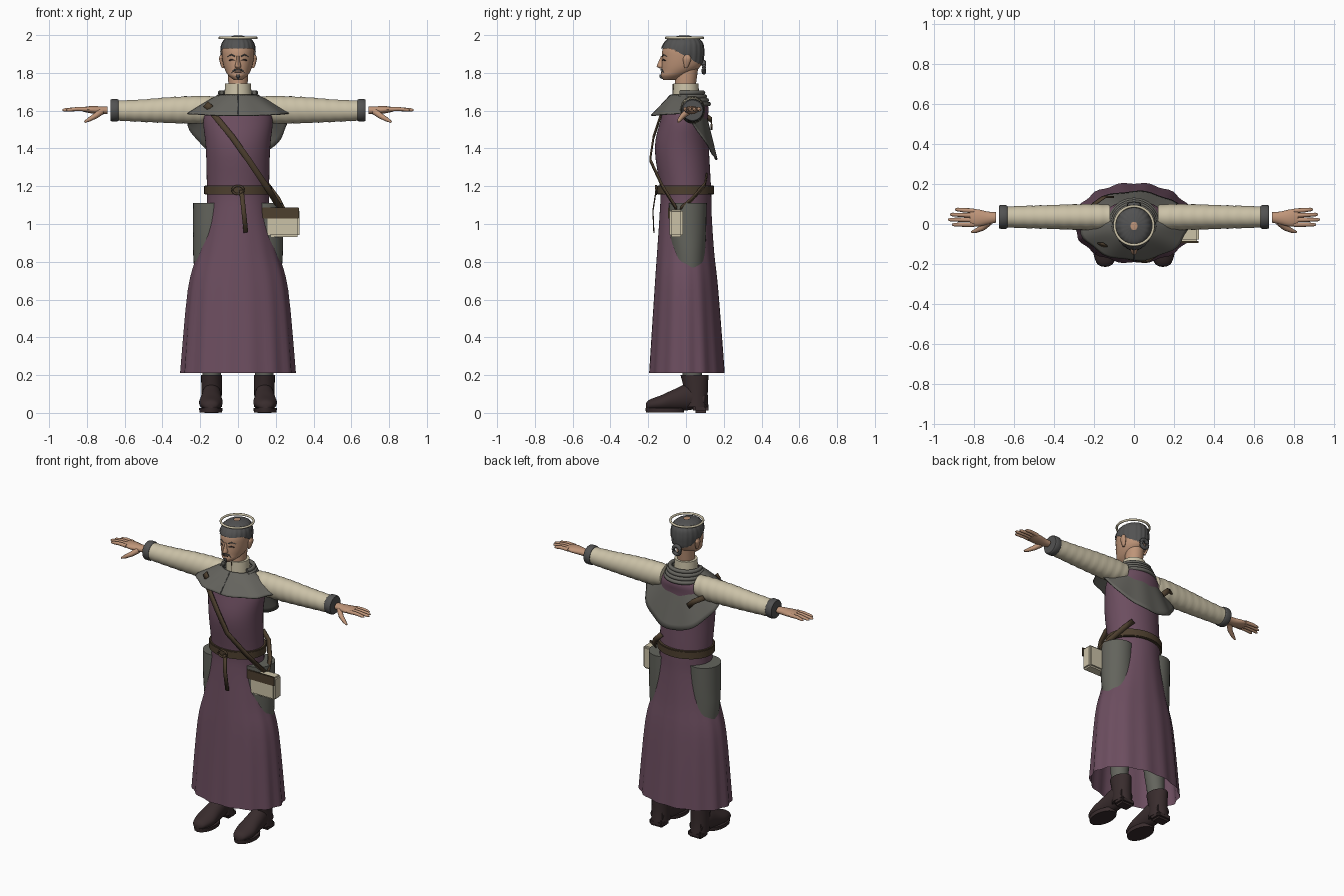
import bpy, bmesh
from math import sin, cos, pi, radians, sqrt
from mathutils import Vector

if "Cube" in bpy.data.objects:
    bpy.data.objects.remove(bpy.data.objects["Cube"])


def material(name, *rgb):
    m = bpy.data.materials.new(name)
    m.use_nodes = True
    m.diffuse_color = (*rgb, 1)
    m.node_tree.nodes["Principled BSDF"].inputs["Base Color"].default_value = (*rgb, 1)
    return m


PURPLE = material("robe purple", .15, .075, .115)
GREY = material("cape grey", .13, .127, .112)
TROUSER = material("trouser grey", .125, .127, .108)
CREAM = material("linen cream", .6, .54, .39)
LEATHER = material("leather brown", .075, .05, .028)
BOOT = material("boot brown", .04, .025, .026)
SKIN = material("skin", .52, .3, .19)
HAIR = material("hair grey", .085, .085, .085)
INK = material("dark ink", .025, .018, .018)


def finish(name, bm, mat, angle=40):
    bmesh.ops.recalc_face_normals(bm, faces=bm.faces)
    me = bpy.data.meshes.new(name)
    bm.to_mesh(me)
    bm.free()
    ob = bpy.data.objects.new(name, me)
    bpy.context.collection.objects.link(ob)
    me.materials.append(mat)
    bpy.ops.object.select_all(action="DESELECT")
    ob.select_set(True)
    bpy.context.view_layer.objects.active = ob
    bpy.ops.object.shade_smooth_by_angle(angle=radians(angle))
    return ob


def smooth(rows, k):
    # Catmull-Rom resampling of section rows
    p = [rows[0]] + list(rows) + [rows[-1]]
    out = []
    for i in range(1, len(p) - 2):
        for j in range(k):
            u = j / k
            out.append([b + .5 * u * (c - a + u * (2*a - 5*b + 4*c - d + u * (3*b - a - 3*c + d)))
                        for a, b, c, d in zip(*p[i - 1:i + 3])])
    return out + [rows[-1]]


def grid(rings, cap=False, closed=True):
    bm = bmesh.new()
    vs = [[bm.verts.new(p) for p in r] for r in rings]
    n = len(vs[0])
    for a, b in zip(vs, vs[1:]):
        for i in range(n if closed else n - 1):
            j = (i + 1) % n
            bm.faces.new((a[i], a[j], b[j], b[i]))
    if cap:
        bm.faces.new(vs[0])
        bm.faces.new(vs[-1])
    return bm


def loft(name, rows, mat, axis="Z", n=28, k=4, cap=True, fn=None, keep=None):
    # rows: position along the axis, two centre values, two radii
    rings = []
    for t, a, b, ra, rb in smooth(rows, k):
        ring = []
        for i in range(n):
            th = 2 * pi * i / n
            f = fn(th, t) if fn else 1
            u, v = a + ra * f * cos(th), b + rb * f * sin(th)
            ring.append({"Z": (u, v, t), "X": (t, u, v), "Y": (u, t, v)}[axis])
        rings.append(ring)
    bm = grid(rings, cap)
    if keep:
        drop = [f for f in bm.faces if not keep(f.calc_center_median())]
        bmesh.ops.delete(bm, geom=drop, context="FACES")
    return finish(name, bm, mat)


def tube(name, pts, radii, mat, closed=False, n=10):
    # round rod through points
    pts = [Vector(p) for p in pts]
    rings, m = [], len(pts)
    for i, p in enumerate(pts):
        d = (pts[(i + 1) % m] - pts[i - 1]) if closed else pts[min(i + 1, m - 1)] - pts[max(i - 1, 0)]
        side = d.cross(Vector((0, 0, 1)))
        side = side.normalized() if side.length > 1e-5 else Vector((1, 0, 0))
        up = side.cross(d).normalized()
        r = radii[i] if isinstance(radii, (list, tuple)) else radii
        rings.append([p + r * (side * cos(2*pi*j/n) + up * sin(2*pi*j/n)) for j in range(n)])
    if closed:
        rings.append(rings[0])
    bm = grid(rings, not closed)
    if closed:
        bmesh.ops.remove_doubles(bm, verts=bm.verts, dist=1e-6)
    return finish(name, bm, mat)


def ribbon(name, pts, width, mat, thick=.008):
    w = Vector(width)
    ob = finish(name, grid([(Vector(p) - w, Vector(p) + w) for p in pts], closed=False), mat)
    mod = ob.modifiers.new("thickness", "SOLIDIFY")
    mod.thickness, mod.offset = thick, 0
    return ob


def box(name, centre, size, mat, bevel=.006):
    bm = bmesh.new()
    bmesh.ops.create_cube(bm, size=1)
    for v in bm.verts:
        v.co = Vector(centre) + Vector(a * b for a, b in zip(v.co, size))
    bmesh.ops.bevel(bm, geom=bm.edges[:], offset=bevel, segments=2, affect="EDGES")
    return finish(name, bm, mat)


def arc(rx, ry, cy, z, a0, a1, n):
    return [(rx * cos(radians(a0 + (a1-a0)*i/n)), cy + ry * sin(radians(a0 + (a1-a0)*i/n)), z)
            for i in range(n + 1)]


# Robe, open at the hem, with folds that fade toward the waist
loft("robe", [(.21, 0, .005, .3, .2), (.65, 0, .002, .263, .17), (.85, 0, -.002, .213, .152),
              (1.05, 0, -.002, .17, .138), (1.18, 0, -.002, .165, .135), (1.4, 0, -.022, .17, .143),
              (1.55, 0, -.01, .183, .125), (1.62, 0, .003, .15, .116), (1.675, 0, 0, .09, .085)],
     PURPLE, n=72, cap=False, fn=lambda th, z: 1 + .025 * cos(14 * th) * max(0, 1.1 - z))

# Shoulder cape: short in front, rounded and long behind
def cape_point(th, t):
    back = max(0, sin(th))
    hem_y = .165 if sin(th) > 0 else .182
    ripple = 1 + .025 * t * cos(9 * th)
    x = (.1 + .172 * t) * cos(th) * ripple
    y = (.078 + (hem_y - .078) * t) * sin(th) * ripple
    z = 1.685 - (.11 + .235 * back) * t ** 1.1 + .012 * t * cos(th) ** 2
    return x, y, z

cape = finish("cape", grid([[cape_point(2*pi*i/64, j/12) for i in range(64)] for j in range(13)]), GREY)
cape.modifiers.new("thickness", "SOLIDIFY").thickness = .006
ribbon("cape_front_seam", [(0, -.082, 1.684), (0, -.132, 1.63), (0, -.186, 1.576)], (.002, 0, 0), HAIR, .004)
for i in range(4):
    tube("hood_fold", arc(.095 + .008*i, .085 + .01*i, .005, 1.695 - .02*i, -25, 205, 20), .012, GREY)

# Collar and neck
loft("collar", [(1.67, 0, 0, .073, .07), (1.745, 0, 0, .068, .066)], CREAM, k=1)
box("collar_slit", (0, -.068, 1.712), (.004, .008, .06), LEATHER, .001)
loft("neck", [(1.72, 0, -.005, .05, .055), (1.83, 0, .005, .055, .06)], SKIN, k=1)

# Head
HEAD = [(1.762, 0, -.08, .022, .04), (1.785, 0, -.065, .05, .068), (1.81, 0, -.04, .066, .09),
        (1.84, 0, -.025, .077, .105), (1.88, 0, -.02, .084, .108), (1.92, 0, -.018, .086, .107),
        (1.955, 0, -.014, .078, .096), (1.98, 0, -.012, .056, .07), (1.994, 0, -.01, .012, .015)]
loft("head", HEAD, SKIN, n=40)
loft("hair", [(z + .004, x, y, a + .006, b + .006) for z, x, y, a, b in HEAD], HAIR, n=80, k=8, cap=False,
     fn=lambda th, z: 1 + .018 * cos(20 * th),
     keep=lambda c: c.z > 1.93 - .55 * max(0, c.y + .08))
tube("hair_coil", [(.024*cos(a*pi/8), .095, 1.83 + .027*sin(a*pi/8)) for a in range(16)], .012, HAIR, True)
tube("halo", arc(.097, .097, -.008, 1.985, 0, 351, 39), .007, CREAM, True)

# Face
def face(x, z):
    for r, q in zip(HEAD, HEAD[1:]):
        if r[0] <= z <= q[0]:
            u = (z - r[0]) / (q[0] - r[0])
            cy, rx, ry = [r[i] + u * (q[i] - r[i]) for i in (2, 3, 4)]
            return x, cy - ry * sqrt(max(0, 1 - (x / rx) ** 2)), z

loft("nose", [(1.89, 0, -.12, .008, .012), (1.86, 0, -.125, .011, .02), (1.835, 0, -.128, .017, .027),
              (1.824, 0, -.125, .012, .014)], SKIN, n=12)
tube("chin_beard", [face(0, 1.792), face(0, 1.78), face(0, 1.768)], [.008, .01, .005], HAIR)
tube("mouth", [face(x, 1.805) for x in (-.018, 0, .018)], .003, INK)
for s in (1, -1):
    tube("eyebrow", [face(s*x, z) for x, z in ((.016, 1.888), (.035, 1.896), (.056, 1.886))], [.003, .004, .002], HAIR)
    tube("eye", [face(s*x, z) for x, z in ((.02, 1.866), (.034, 1.87), (.05, 1.864))], [.002, .005, .002], INK)
    tube("moustache", [face(s*x, z) for x, z in ((.003, 1.817), (.02, 1.815), (.034, 1.8))], [.005, .005, .002], HAIR)
    loft("ear", [(1.825, s*.079, 0, .006, .008), (1.845, s*.083, .003, .01, .015),
                 (1.875, s*.088, .006, .012, .022), (1.895, s*.088, .006, .006, .012)], SKIN, n=14)

# Sleeves, cuffs and hands
for s in (1, -1):
    loft("sleeve", [(s*.12, .035, 1.61, .06, .065), (s*.2, .035, 1.605, .065, .073),
                    (s*.35, .035, 1.603, .062, .069), (s*.5, .035, 1.6, .057, .06),
                    (s*.645, .035, 1.6, .052, .053)], CREAM, "X", k=10,
         fn=lambda th, x: 1 + .018 * sin(110 * abs(x) + 2 * sin(th)))
    loft("cuff", [(s*.632, .035, 1.602, .054, .054), (s*.64, .035, 1.602, .059, .059),
                  (s*.668, .035, 1.602, .059, .059), (s*.676, .035, 1.602, .054, .054)], HAIR, "X", k=2)
    loft("palm", [(s*.69, .033, 1.602, .026, .02), (s*.73, .03, 1.602, .032, .021),
                  (s*.78, .03, 1.605, .043, .019), (s*.82, .034, 1.607, .041, .012)], SKIN, "X", n=20)
    for i, reach in enumerate((.895, .92, .93, .91)):
        y = .066 - .023 * i
        tube("finger", [(s*.8, y, 1.607), (s*.85, y*1.04, 1.609), (s*(reach - .012), y*1.1, 1.604),
                        (s*reach, y*1.1, 1.602)], [.012, .011, .009, .004], SKIN)
    tube("thumb", [(s*.725, .01, 1.595), (s*.755, -.018, 1.572), (s*.79, -.034, 1.552), (s*.812, -.04, 1.54)],
         [.018, .015, .011, .005], SKIN)

# Trousers and boots
for s in (1, -1):
    loft("trouser_leg", [(1.11, s*.14, .01, .098, .1), (.95, s*.14, .01, .098, .096), (.8, s*.135, .015, .1, .085),
                         (.5, s*.13, .02, .075, .07), (.18, s*.14, .035, .046, .05)], TROUSER)
    loft("boot_shaft", [(.03, s*.14, .055, .054, .064), (.1, s*.14, .055, .054, .06),
                        (.2, s*.14, .045, .055, .074)], BOOT)
    loft("boot_foot", [(-.213, s*.145, .035, .015, .012), (-.195, s*.145, .042, .042, .027),
                       (-.13, s*.144, .052, .062, .042), (-.06, s*.142, .068, .057, .058),
                       (.02, s*.14, .085, .052, .07), (.1, s*.14, .07, .045, .04)], BOOT, "Y")
    loft("boot_sole", [(.002, s*.144, -.112, .06, .1), (.026, s*.144, -.112, .062, .103)], BOOT, k=1)
    box("boot_heel", (s*.14, .078, .022), (.1, .08, .044), BOOT, .012)

# Belt with a ring and hanging end
for i, r in enumerate((0, .004)):
    loft("belt", [(1.155 + r, 0, -.002, .175 + r, .147 + r), (1.205 - r, 0, -.002, .175 + r, .147 + r)],
         LEATHER, k=1, n=48)
tube("belt_ring", [(.03*cos(a*pi/10), -.158, 1.18 + .022*sin(a*pi/10)) for a in range(20)], .006, LEATHER, True)
ribbon("belt_end", [(.018, -.158, 1.18), (.03, -.175, 1.07), (.042, -.17, .955)], (.012, 0, .002), LEATHER, .006)

# Satchel and shoulder strap
box("satchel", (.235, -.052, 1.005), (.18, .072, .145), CREAM, .01)
box("satchel_flap", (.226, -.09, 1.058), (.196, .009, .06), LEATHER, .003)
W = (.013, 0, .009)
ribbon("strap_front", [(-.16, -.07, 1.62), (-.125, -.134, 1.575), (-.03, -.172, 1.46), (.055, -.19, 1.34),
                       (.15, -.125, 1.2), (.225, -.05, 1.08)], W, LEATHER)
ribbon("strap_shoulder", [(-.17, -.095, 1.635), (-.145, -.112, 1.612)], (.012, 0, .014), LEATHER)
ribbon("strap_back", [(-.2, .1, 1.575), (-.15, .135, 1.55), (-.11, .135, 1.51)], (.01, 0, .013), LEATHER)
ribbon("strap_hip", [(.235, -.03, 1.08), (.21, .03, 1.13), (.15, .1, 1.21), (.1, .11, 1.26)], W, LEATHER)
